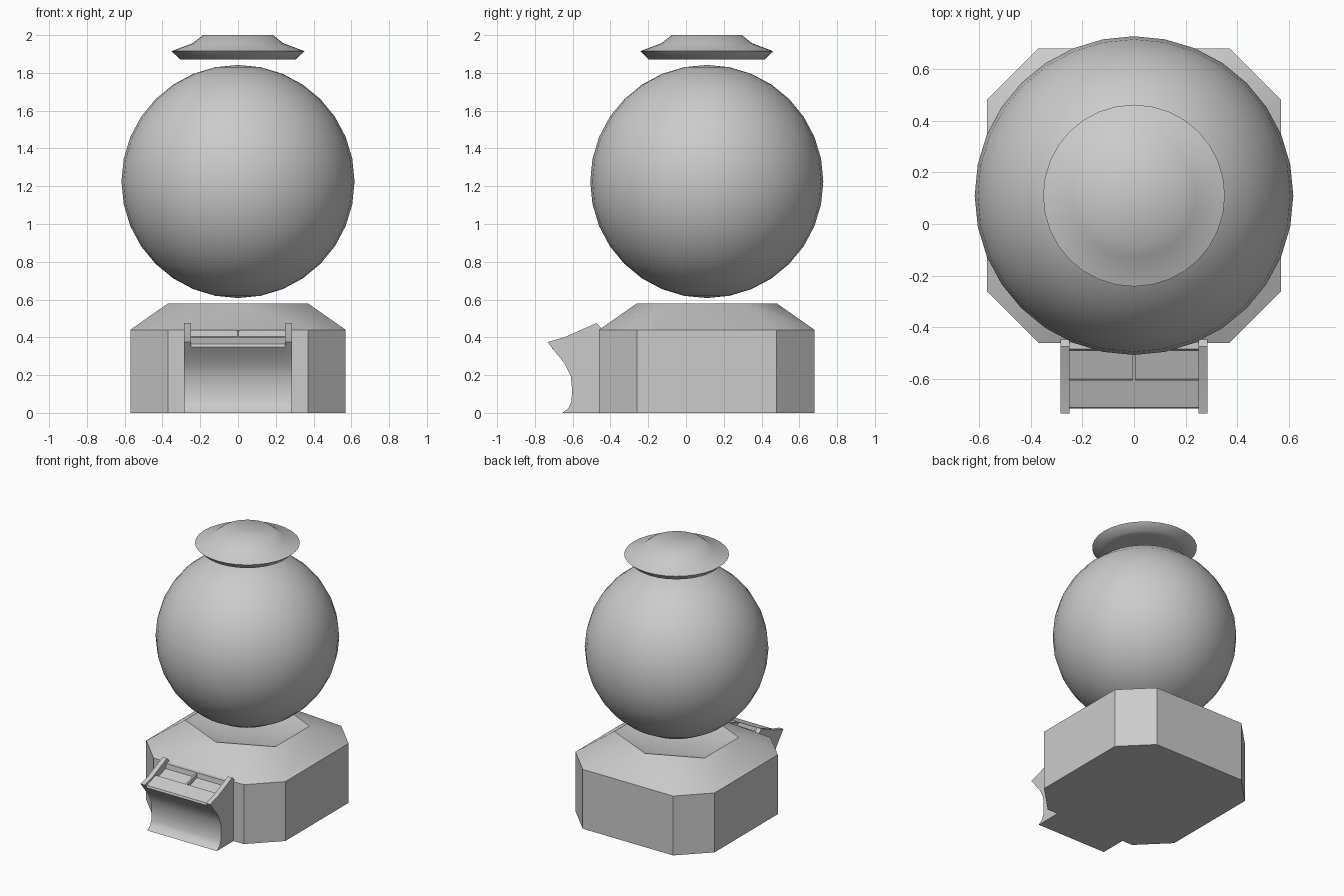
import bpy, bmesh, math

if "Cube" in bpy.data.objects:
    bpy.data.objects.remove(bpy.data.objects["Cube"])

CY = 0.11   # y of the vertical axis shared by base, globe and lid


def make(name, verts, faces, smooth=None):
    me = bpy.data.meshes.new(name)
    me.from_pydata(verts, [], faces)
    bm = bmesh.new()
    bm.from_mesh(me)
    bmesh.ops.recalc_face_normals(bm, faces=bm.faces)
    bm.to_mesh(me)
    bm.free()
    ob = bpy.data.objects.new(name, me)
    bpy.context.collection.objects.link(ob)
    if smooth:
        bpy.ops.object.select_all(action='DESELECT')
        ob.select_set(True)
        bpy.context.view_layer.objects.active = ob
        bpy.ops.object.shade_smooth_by_angle(angle=math.radians(smooth))
    return ob


def extrude_x(name, profile, x0, x1, smooth=None):
    """Extrude a closed (y, z) profile along x."""
    n = len(profile)
    verts = [(x, y, z) for x in (x0, x1) for y, z in profile]
    faces = [tuple(range(n)), tuple(range(n, 2 * n))]
    faces += [(i, (i + 1) % n, n + (i + 1) % n, n + i) for i in range(n)]
    return make(name, verts, faces, smooth)


def lathe(name, profile, seg, smooth):
    """Revolve (radius, z) rings about the axis and cap both ends."""
    verts = [(r * math.cos(2 * math.pi * i / seg), CY + r * math.sin(2 * math.pi * i / seg), z)
             for r, z in profile for i in range(seg)]
    faces = []
    for k in range(len(profile) - 1):
        a, b = k * seg, (k + 1) * seg
        faces += [(a + i, a + (i + 1) % seg, b + (i + 1) % seg, b + i) for i in range(seg)]
    faces += [tuple(range(seg)), tuple(range(len(verts) - seg, len(verts)))]
    return make(name, verts, faces, smooth)


# base: chamfered square walls, shoulder sloping to a six-sided top with a shallow dish
W, C = 0.57, 0.37
octa = [(W, -C), (W, C), (C, W), (-C, W), (-W, C), (-W, -C), (-C, -W), (C, -W)]
hexa = [(C, -0.2), (C, 0.2), (0, C), (-C, 0.2), (-C, -0.2), (0, -C)]
verts = [(x, y + CY, z) for z in (0, 0.44) for x, y in octa]
verts += [(x * s, y * s + CY, z) for s, z in ((1, 0.58), (0.7, 0.545)) for x, y in hexa]
faces = [tuple(range(8))]
faces += [(i, (i + 1) % 8, 8 + (i + 1) % 8, 8 + i) for i in range(8)]
h = 16
faces += [(8, 9, h + 1, h), (9, 10, h + 1), (10, 11, h + 2), (10, h + 2, h + 1),
          (11, h + 3, h + 2), (11, 12, h + 3), (12, 13, h + 4, h + 3), (13, 14, h + 4),
          (14, 15, h + 5), (14, h + 5, h + 4), (15, h, h + 5), (15, 8, h)]
faces += [(h + i, h + (i + 1) % 6, h + 6 + (i + 1) % 6, h + 6 + i) for i in range(6)]
faces.append(tuple(range(h + 6, h + 12)))
make("base", verts, faces, 33)

# globe
bpy.ops.mesh.primitive_uv_sphere_add(segments=32, ring_count=16, radius=0.617,
                                     location=(0, CY, 1.225))
globe = bpy.context.object
globe.name = "globe"
bpy.ops.object.shade_smooth()

# lid
lathe("lid", [(0.25, 1.87), (0.305, 1.87), (0.352, 1.915), (0.24, 1.957), (0.185, 2.0)], 32, 75)

# dispenser front: hollow curve shared by the chute and its side rails
front = [(-0.655, 0), (-0.622, 0.025), (-0.607, 0.06), (-0.603, 0.12), (-0.61, 0.195),
         (-0.645, 0.265), (-0.69, 0.32)]
extrude_x("chute", front + [(-0.715, 0.35), (-0.71, 0.365), (-0.605, 0.40), (-0.60, 0.37),
                            (-0.49, 0.405), (-0.485, 0.44), (-0.44, 0.44), (-0.44, 0)],
          -0.25, 0.25, 35)

for side, s in (("left", -1), ("right", 1)):
    extrude_x("chute_rail_" + side,
              front + [(-0.733, 0.375), (-0.64, 0.402), (-0.475, 0.475), (-0.44, 0.44), (-0.44, 0)],
              s * 0.25, s * 0.285, 35)

# rib dividing the slot
extrude_x("slot_divider", [(-0.605, 0.36), (-0.605, 0.40), (-0.485, 0.438), (-0.485, 0.39)],
          -0.006, 0.006)
